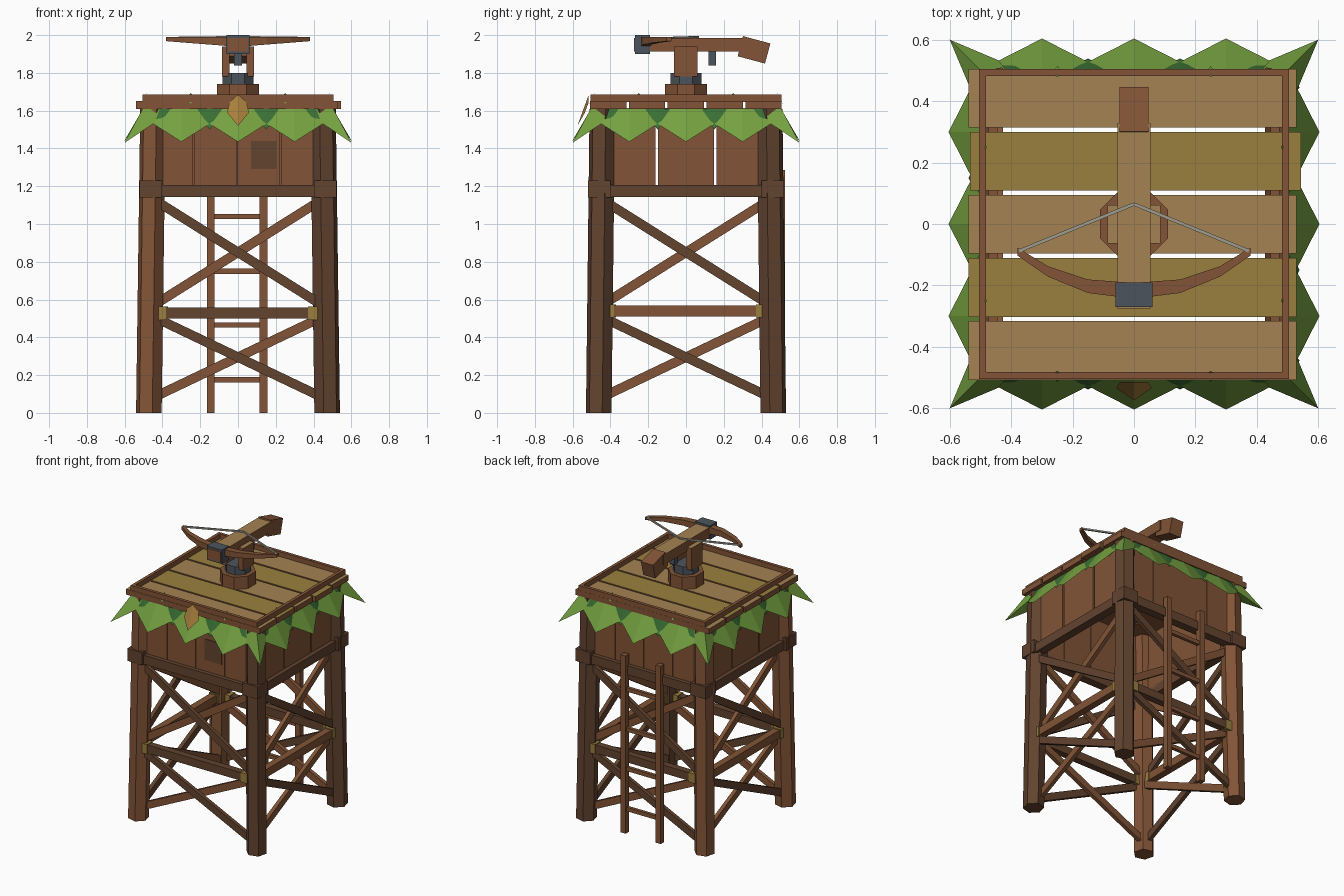
import bpy
from math import pi, radians
from mathutils import Matrix, Vector

if "Cube" in bpy.data.objects:
    bpy.data.objects.remove(bpy.data.objects["Cube"])


def material(name, r, g, b):
    """Flat material from display values 0-255."""
    lin = [((c / 255 + 0.055) / 1.055) ** 2.4 for c in (r, g, b)] + [1]
    m = bpy.data.materials.new(name)
    m.use_nodes = True
    m.diffuse_color = lin
    m.node_tree.nodes["Principled BSDF"].inputs["Base Color"].default_value = lin
    return m


WOOD = material("brown wood", 130, 84, 54)
DARK = material("dark wood", 98, 67, 47)
TAN = material("tan plank", 164, 130, 82)
OCHRE = material("ochre straw", 154, 128, 62)
LEAF = material("leaf green", 116, 160, 64)
SHADE = material("deep green", 58, 112, 52)
DRY = material("dry leaf", 168, 128, 60)
STEEL = material("steel", 76, 84, 92)
CORD = material("cord", 160, 156, 142)


def spin(quarter):
    return Matrix.Rotation(quarter * pi / 2, 4, 'Z')


def build(name, verts, faces, mat, top=None, xf=Matrix()):
    """Mesh object; an optional second material goes on upward faces."""
    me = bpy.data.meshes.new(name)
    me.from_pydata([xf @ Vector(v) for v in verts], [], faces)
    me.materials.append(mat)
    if top:
        me.materials.append(top)
        for p in me.polygons:
            p.material_index = int(p.normal.z > 0.7)
    ob = bpy.data.objects.new(name, me)
    bpy.context.collection.objects.link(ob)
    return ob


def loft(name, rings, mat, top=None, xf=Matrix()):
    """Skin a list of equal rings and cap both ends."""
    n = len(rings[0])
    verts = [v for ring in rings for v in ring]
    faces = [tuple(reversed(range(n))), tuple(range(len(verts) - n, len(verts)))]
    for i in range(len(rings) - 1):
        for j in range(n):
            a, b = i * n + j, i * n + (j + 1) % n
            faces.append((a, b, b + n, a + n))
    return build(name, verts, faces, mat, top, xf)


def box(name, lo, hi, mat, top=None, xf=Matrix()):
    rings = [[(lo[0], lo[1], z), (hi[0], lo[1], z), (hi[0], hi[1], z), (lo[0], hi[1], z)]
             for z in (lo[2], hi[2])]
    return loft(name, rings, mat, top, xf)


def beam(name, p, q, depth, height, mat, xf=Matrix()):
    """Square timber from p to q, with height measured across the run."""
    p, q = Vector(p), Vector(q)
    d = (q - p).normalized()
    side = d.cross(Vector((0, 0, 1))).normalized()
    up = side.cross(d)
    corners = [side * sx * depth / 2 + up * sz * height / 2
               for sx, sz in ((-1, -1), (1, -1), (1, 1), (-1, 1))]
    return loft(name, [[p + c for c in corners], [q + c for c in corners]], mat, xf=xf)


def prism(name, sides, r, p, q, mat, turn=0.0, top=None):
    def ring(c):
        return [Vector(c) + Matrix.Rotation(turn + 2 * pi * i / sides, 3, 'Z') @ Vector((r, 0, 0))
                for i in range(sides)]
    return loft(name, [ring(p), ring(q)], mat, top)


def leaf(name, half, mat, xf, shift=0.0):
    """Folded leaf from half an outline (side, outward, height): ridge top, edge, tip."""
    left = [(shift - s, -o, z) for s, o, z in half]
    right = [(shift + s, -o, z) for s, o, z in half[1:-1]]
    n = len(half)
    r = list(range(n, n + len(right)))
    verts = left + right
    back = list(range(1, n)) + r[::-1]
    return build(name, verts, [tuple(range(n)), (0, n - 1, *reversed(r)), tuple(reversed(back)),
                               (0, r[0], 1)], mat, None, xf)


# Leaning six-sided legs with collars
for sx, xn in ((-1, "right"), (1, "left")):
    for sy, yn in ((-1, "front"), (1, "back")):
        diag = Vector((sx, sy)).angle_signed(Vector((1, 0)))
        prism(f"{yn}_{xn}_leg", 6, 0.07, (sx * 0.472, sy * 0.462, 0),
              (sx * 0.45, sy * 0.443, 1.61), WOOD if sx < 0 else DARK, diag)
        x, y = sx * 0.462, sy * 0.46
        box(f"{yn}_{xn}_collar", (x - 0.06, y - 0.06, 1.14), (x + 0.06, y + 0.06, 1.23), DARK)

# Four sides: beams, braces, lashings, walls, rim and foliage
RIDGE = [(0, 0.5, 1.615), (0.1, 0.495, 1.61), (0.157, 0.525, 1.535), (0, 0.605, 1.435)]
FILL = [(0, 0.5, 1.61), (0.09, 0.495, 1.61), (0, 0.54, 1.5)]
SPRIG = [(0, 0.48, 1.695), (0.02, 0.49, 1.67), (0, 0.515, 1.635)]
CORNER = [(0, 0.71, 1.615), (0.06, 0.645, 1.61), (0.065, 0.69, 1.535), (0, 0.85, 1.43)]
for k, s in enumerate(("front", "left", "back", "right")):
    xf = spin(k)
    side = k % 2 == 1
    beam(f"{s}_floor_beam", (-0.51, -0.475, 1.175), (0.51, -0.475, 1.175), 0.06, 0.065, DARK, xf)
    z = 0.54 if side else 0.528
    beam(f"{s}_middle_beam", (-0.43, -0.465, z), (0.43, -0.465, z), 0.05, 0.058,
         WOOD if side else DARK, xf)
    for x in (-0.405, 0.395):
        box(f"{s}_lashing", (x - 0.025, -0.497, z - 0.035), (x + 0.025, -0.433, z + 0.035),
            OCHRE, xf=xf)
    for lo, hi in ((0.58, 1.12), (0.09, 0.5)):
        beam(f"{s}_brace_down", (-0.43, -0.47, hi), (0.43, -0.47, lo), 0.028, 0.05, DARK, xf)
        beam(f"{s}_brace_up", (-0.43, -0.442, lo), (0.43, -0.442, hi), 0.028, 0.05, WOOD, xf)
    edges = (-0.45, -0.155, 0.155, 0.45) if side else (-0.45, -0.235, -0.005, 0.225, 0.45)
    gap = 0.006 if side else 0.002
    for a, b in zip(edges, edges[1:]):
        box(f"{s}_wall_plank", (a + gap, -0.475, 1.19), (b - gap, -0.445, 1.615), WOOD, xf=xf)
    box(f"{s}_roof_rim", (-0.505, -0.505, 1.645), (0.505, -0.482, 1.685), WOOD, xf=xf)
    for c in (-0.3, 0, 0.3):
        leaf(f"{s}_leaf", RIDGE, LEAF, xf, c)
    for c in (-0.39, -0.15, 0.15, 0.39):
        leaf(f"{s}_under_leaf", FILL, SHADE, xf, c)
    for c in (-0.25, 0.25):
        leaf(f"{s}_sprig", SPRIG, LEAF, xf, c)
    leaf(f"{s}_corner_leaf", CORNER, LEAF, spin(k + 0.5))

# Hatch and dry leaf on the front
box("front_hatch", (0.07, -0.48, 1.29), (0.205, -0.474, 1.44), DARK)
leaf("dry_leaf", [(0, 0.515, 1.685), (0.045, 0.515, 1.645), (0.058, 0.535, 1.59), (0, 0.575, 1.52)],
     DRY, Matrix())

# Roof planks with lighter tops
for i, (w, e) in enumerate(((0.54, 0.53), (0.54, 0.53), (0.54, 0.53), (0.535, 0.545), (0.54, 0.53))):
    y = -0.412 + i * 0.2055
    box("roof_plank", (-w, y - 0.096, 1.61), (e, y + 0.096, 1.65), WOOD, OCHRE if i % 2 else TAN)

# Ladder at the back
for x in (-0.145, 0.135):
    box("ladder_rail", (x - 0.02, 0.485, 0), (x + 0.02, 0.525, 1.285), WOOD)
for z in (0.175, 0.465, 0.75, 1.04):
    box("ladder_rung", (-0.14, 0.493, z - 0.014), (0.13, 0.517, z + 0.014), WOOD)

# Crossbow mount
prism("mount_base", 8, 0.12, (0, 0, 1.645), (0, 0, 1.74), WOOD, pi / 8)
prism("mount_collar", 8, 0.088, (0, 0, 1.735), (0, 0, 1.8), STEEL, pi / 8)
for s in (-1, 1):
    x = s * 0.065
    box("mount_fork", (x - 0.021, -0.064, 1.78), (x + 0.021, 0.062, 1.94), WOOD, TAN)

# Stock, butt, trigger and steel sleeve
box("stock", (-0.053, -0.276, 1.912), (0.053, 0.33, 1.986), WOOD, TAN)
box("butt", (-0.048, -0.075, -0.055), (0.048, 0.075, 0.055), WOOD,
    xf=Matrix.Translation((0, 0.36, 1.922)) @ Matrix.Rotation(radians(-15), 4, 'X'))
box("trigger", (-0.02, 0.12, 1.84), (0.02, 0.16, 1.92), STEEL)
box("steel_sleeve", (-0.06, -0.27, 1.9), (0.06, -0.19, 2.0), STEEL)

# Tapered bow and string
arm = [(0.38, -0.09, 0.013, 1.968), (0.28, -0.155, 0.017, 1.96), (0.15, -0.203, 0.022, 1.95),
       (0, -0.218, 0.026, 1.938)]
stations = [(-x, y, w, z) for x, y, w, z in arm] + arm[-2::-1]
loft("bow", [[(x, y - w, z), (x, y + w, z), (x, y + w, 1.99), (x, y - w, 1.99)]
             for x, y, w, z in stations], WOOD)
for s in (-1, 1):
    beam("bow_string", (s * 0.375, -0.088, 1.985), (0, 0.065, 1.99), 0.011, 0.011, CORD)
